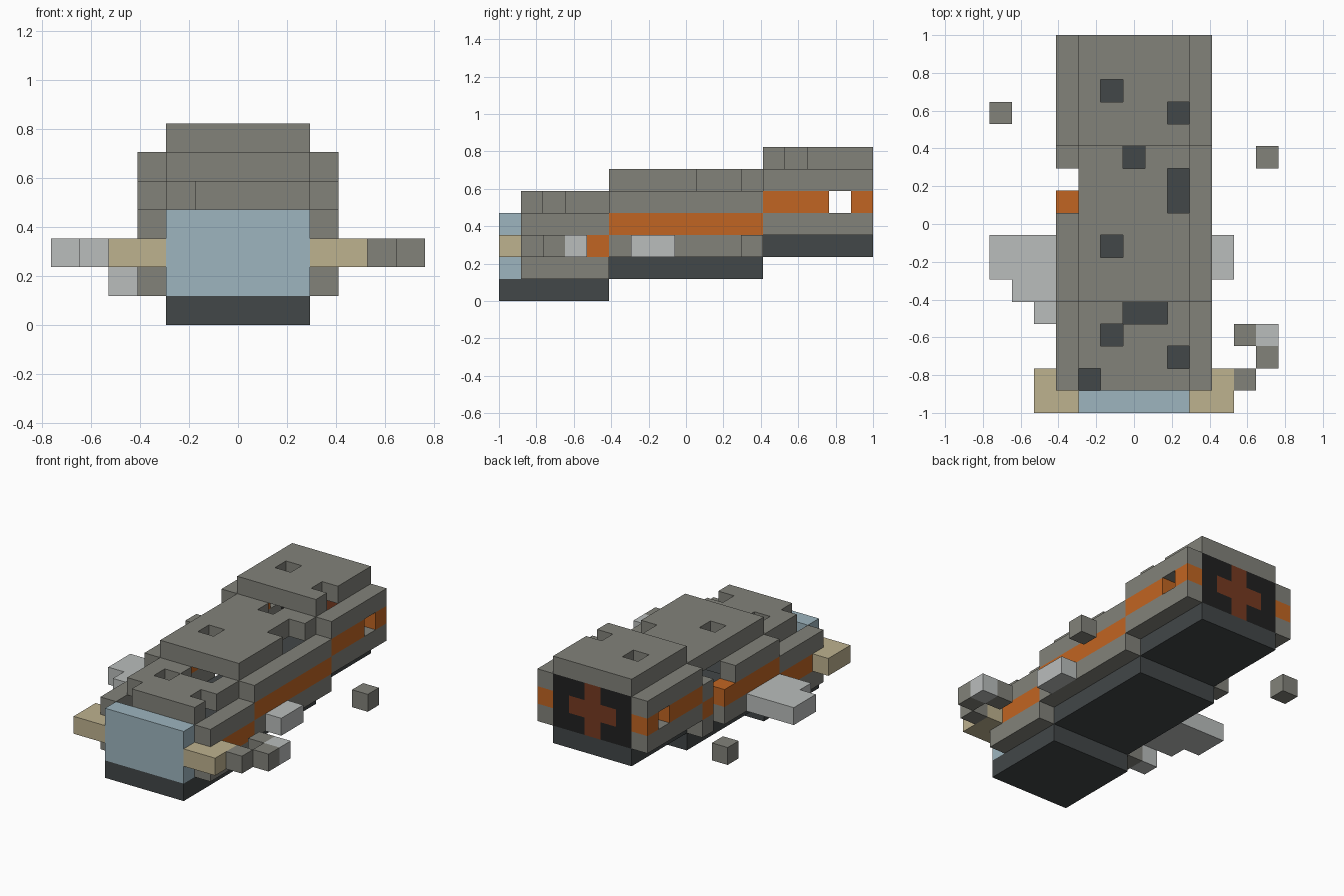
import bpy, bmesh
from mathutils import Vector

U = 2 / 17  # edge length of one block

cube = bpy.data.objects.get("Cube")
if cube:
    bpy.data.objects.remove(cube, do_unlink=True)


def material(name, r, g, b):
    def lin(c):
        c /= 255
        return c / 12.92 if c < 0.04 else ((c + 0.055) / 1.055) ** 2.4
    col = (lin(r), lin(g), lin(b), 1)
    m = bpy.data.materials.new(name)
    m.use_nodes = True
    m.diffuse_color = col
    m.node_tree.nodes["Principled BSDF"].inputs["Base Color"].default_value = col
    return m


GREY = material("hull grey", 130, 130, 122)
DARK = material("floor charcoal", 66, 71, 72)
ORANGE = material("stripe orange", 193, 101, 34)
BLUE = material("window blue", 157, 181, 191)
TAN = material("bumper tan", 190, 178, 143)
LIGHT = material("wing light grey", 186, 189, 188)
BLACK = material("engine black", 32, 32, 32)
BROWN = material("engine rust", 118, 58, 32)

parts = {}  # name -> (material, set of cells)


def fill(name, mat, xs, ys, zs):
    """Add a box of blocks, given inclusive (first, last) ranges."""
    cells = parts.setdefault(name, (mat, set()))[1]
    for x in range(xs[0], xs[1] + 1):
        for y in range(ys[0], ys[1] + 1):
            for z in range(zs[0], zs[1] + 1):
                cells.add((x, y, z))


def cut(name, *cells):
    parts[name][1].difference_update(cells)


# Three hull sections, each one block higher than the one ahead of it
sections = {"front": (0, 4, 0), "middle": (5, 11, 1), "rear": (12, 16, 2)}
for name, (y0, y1, z) in sections.items():
    w0 = max(y0, 1)
    fill(name + "_floor", DARK, (-2, 2), (y0, y1), (z, z))
    fill(name + "_roof", GREY, (-2, 2), (w0, y1), (z + 4, z + 4))
    for side, x in (("left", 3), ("right", -3)):
        fill(f"{name}_{side}_lower_wall", GREY, (x, x), (w0, y1), (z + 1, z + 1))
        fill(f"{name}_{side}_stripe", ORANGE, (x, x), (w0, y1), (z + 2, z + 2))
        fill(f"{name}_{side}_upper_wall", GREY, (x, x), (w0, y1), (z + 3, z + 3))

# Damage holes in the roofs and walls
cut("front_roof", (-2, 1, 4), (2, 2, 4), (-1, 3, 4), (0, 4, 4), (1, 4, 4))
cut("middle_roof", (-1, 7, 5), (2, 9, 5), (2, 10, 5), (0, 11, 5))
cut("rear_roof", (2, 13, 6), (-1, 14, 6))
cut("middle_right_upper_wall", (-3, 9, 4), (-3, 10, 4))
cut("middle_right_stripe", (-3, 10, 3))
cut("middle_right_lower_wall", (-3, 10, 2))
cut("rear_left_stripe", (3, 15, 4))
cut("rear_right_stripe", (-3, 15, 4))

# Windscreen and wrap-around bumpers
fill("windscreen", BLUE, (-2, 2), (0, 0), (1, 3))
for side, s in (("left", 1), ("right", -1)):
    for x, y1 in ((3, 0), (4, 1)):
        fill(side + "_bumper", TAN, (s * x, s * x), (0, y1), (2, 2))

# Engine plate with a cross
fill("engine_plate", BLACK, (-2, 2), (16, 16), (3, 5))
fill("engine_cross", BROWN, (-1, 1), (16, 16), (4, 4))
fill("engine_cross", BROWN, (0, 0), (16, 16), (3, 5))
cut("engine_plate", *parts["engine_cross"][1])

# Wings: whole on the right, broken off on the left
for x, y0 in ((-4, 5), (-5, 5), (-6, 6)):
    fill("right_wing", LIGHT, (x, x), (y0, 7), (2, 2))
fill("right_wing_chip", LIGHT, (-4, -4), (4, 4), (1, 1))
fill("left_wing_stump", LIGHT, (4, 4), (6, 7), (2, 2))

# Loose debris
for x, y in ((5, 1), (6, 2), (5, 3), (6, 11), (-6, 13)):
    fill("hull_debris", GREY, (x, x), (y, y), (2, 2))
fill("wing_debris", LIGHT, (6, 6), (3, 3), (2, 2))

# Build each part from the exposed sides of its blocks
solid = set().union(*(cells for _, cells in parts.values()))
AXES = [Vector(a) for a in ((1, 0, 0), (0, 1, 0), (0, 0, 1))]
for name, (mat, cells) in parts.items():
    bm = bmesh.new()
    for cell in sorted(cells):
        mid = Vector(cell) + Vector((0, 0.5 - 8.5, 0.5))
        for i in range(3):
            for s in (1, -1):
                n, a, b = AXES[i] * s, AXES[i - 2], AXES[i - 1] * s
                if tuple(round(c) for c in Vector(cell) + n) in solid:
                    continue
                corners = ((-1, -1), (1, -1), (1, 1), (-1, 1))
                bm.faces.new([bm.verts.new((mid + (n + a * p + b * q) / 2) * U)
                              for p, q in corners])
    bmesh.ops.remove_doubles(bm, verts=bm.verts[:], dist=0.001)
    bmesh.ops.dissolve_limit(bm, angle_limit=0.01, verts=bm.verts[:], edges=bm.edges[:])
    me = bpy.data.meshes.new(name)
    bm.to_mesh(me)
    bm.free()
    me.materials.append(mat)
    bpy.context.collection.objects.link(bpy.data.objects.new(name, me))
